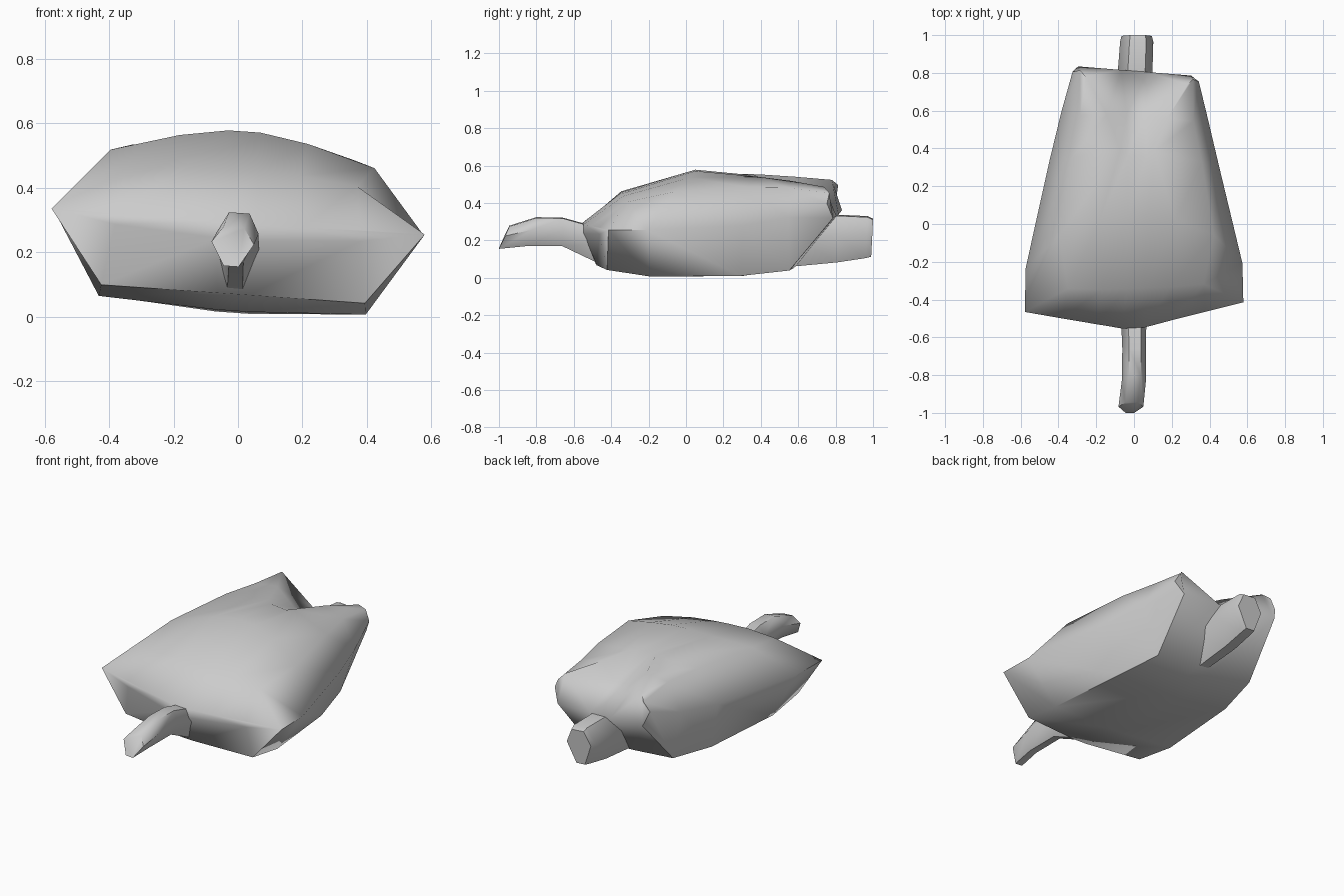
import bpy, bmesh, math
from mathutils import Matrix, Vector

cube = bpy.data.objects.get("Cube")
if cube:
    bpy.data.objects.remove(cube, do_unlink=True)

mat = bpy.data.materials.new("plain_grey")
mat.use_nodes = True
GREY = (0.6, 0.6, 0.6, 1)
mat.diffuse_color = GREY
mat.node_tree.nodes["Principled BSDF"].inputs["Base Color"].default_value = GREY

# The whole form leans slightly about its length
ROLL = (Matrix.Translation((0, 0, 0.29)) @ Matrix.Rotation(math.radians(4), 4, 'Y')
        @ Matrix.Translation((0, 0, -0.29)))


def loft(name, rings, angle):
    """Skin closed rings of equal length, cap both ends, smooth shade."""
    bm = bmesh.new()
    loops = [[bm.verts.new(ROLL @ Vector(p)) for p in ring] for ring in rings]
    n = len(loops[0])
    for a, b in zip(loops, loops[1:]):
        for i in range(n):
            j = (i + 1) % n
            bm.faces.new((a[i], a[j], b[j], b[i]))
    return bm, loops, name, angle


def finish(bm, name, angle):
    bmesh.ops.remove_doubles(bm, verts=bm.verts, dist=0.002)
    bmesh.ops.recalc_face_normals(bm, faces=bm.faces)
    me = bpy.data.meshes.new(name)
    bm.to_mesh(me)
    bm.free()
    me.materials.append(mat)
    ob = bpy.data.objects.new(name, me)
    bpy.context.collection.objects.link(ob)
    bpy.ops.object.select_all(action='DESELECT')
    bpy.context.view_layer.objects.active = ob
    ob.select_set(True)
    bpy.ops.object.shade_smooth_by_angle(angle=math.radians(angle))


# Body: half sections from top centre, over notch edge, shoulder and side, to bottom centre
HALF = [
    [(.06, -.55, .29), (.2, -.52, .29), (.38, -.482, .295), (.58, -.44, .295), (.38, -.48, .26), (.06, -.55, .24)],
    [(.05, -.34, .455), (.18, -.34, .45), (.36, -.33, .43), (.58, -.44, .295), (.41, -.44, .07), (.05, -.48, .07)],
    [(.05, .05, .575), (.2, .02, .55), (.41, -.06, .49), (.575, -.22, .295), (.415, -.2, .035), (.05, -.2, .018)],
    [(.05, .36, .545), (.09, .39, .547), (.345, .34, .51), (.45, .32, .31), (.37, .3, .035), (.05, .3, .012)],
    [(.05, .58, .44), (.16, .57, .53), (.30, .56, .505), (.39, .57, .35), (.31, .57, .06), (.05, .58, .055)],
    [(.07, .81, .335), (.27, .76, .505), (.30, .79, .475), (.335, .78, .42), (.30, .81, .34), (.07, .81, .335)],
]


def skew(p):
    x, y, z = p
    return (x, y - 0.1 * x * y, z)


rings = [[skew(p) for p in h] + [skew((-x, y, z)) for x, y, z in reversed(h)] for h in HALF]
bm, loops, name, angle = loft("body", rings, 60)
# Front cap strip and the two rear corner ends
for ring in (loops[0], loops[-1]):
    k = len(ring)
    half = k // 2
    for i in range(half // 2 - 1):
        for a, b in ((i, half - 1 - i), (k - 1 - i, half + i)):
            s = 1 if a < half else -1
            bm.faces.new((ring[a], ring[a + s], ring[b - s], ring[b]))
    bm.faces.new((ring[0], ring[half - 1], ring[half], ring[k - 1]))
bmesh.ops.dissolve_degenerate(bm, edges=bm.edges, dist=0.002)
finish(bm, name, angle)


def tube(name, stations):
    """Six-sided tube; a station is y top, y bottom, z top, z bottom, half width, x shift."""
    rings = []
    for yt, yb, zt, zb, w, dx in stations:
        ym, zm = yt + (yb - yt) * .4, zt + (zb - zt) * .4
        rings.append([(dx - w * .5, yt, zt), (dx + w * .5, yt, zt), (dx + w, ym, zm),
                      (dx + w * .35, yb, zb), (dx - w * .35, yb, zb), (dx - w, ym, zm)])
    bm, loops, name, angle = loft(name, rings, 60)
    bm.faces.new(loops[0])
    bm.faces.new(loops[-1])
    finish(bm, name, angle)


tube("front_tube", [
    (-.48, -.45, .27, .07, .068, .005),
    (-.66, -.66, .32, .17, .063, .003),
    (-.80, -.86, .322, .17, .064, .002),
    (-.945, -1.0, .275, .155, .066, -.012),
])
tube("rear_tube", [
    (.62, .55, .33, .06, .08, .01),
    (.81, .81, .335, .085, .092, .01),
    (.97, .96, .328, .108, .088, .018),
    (1.0, .99, .315, .115, .08, .018),
])
